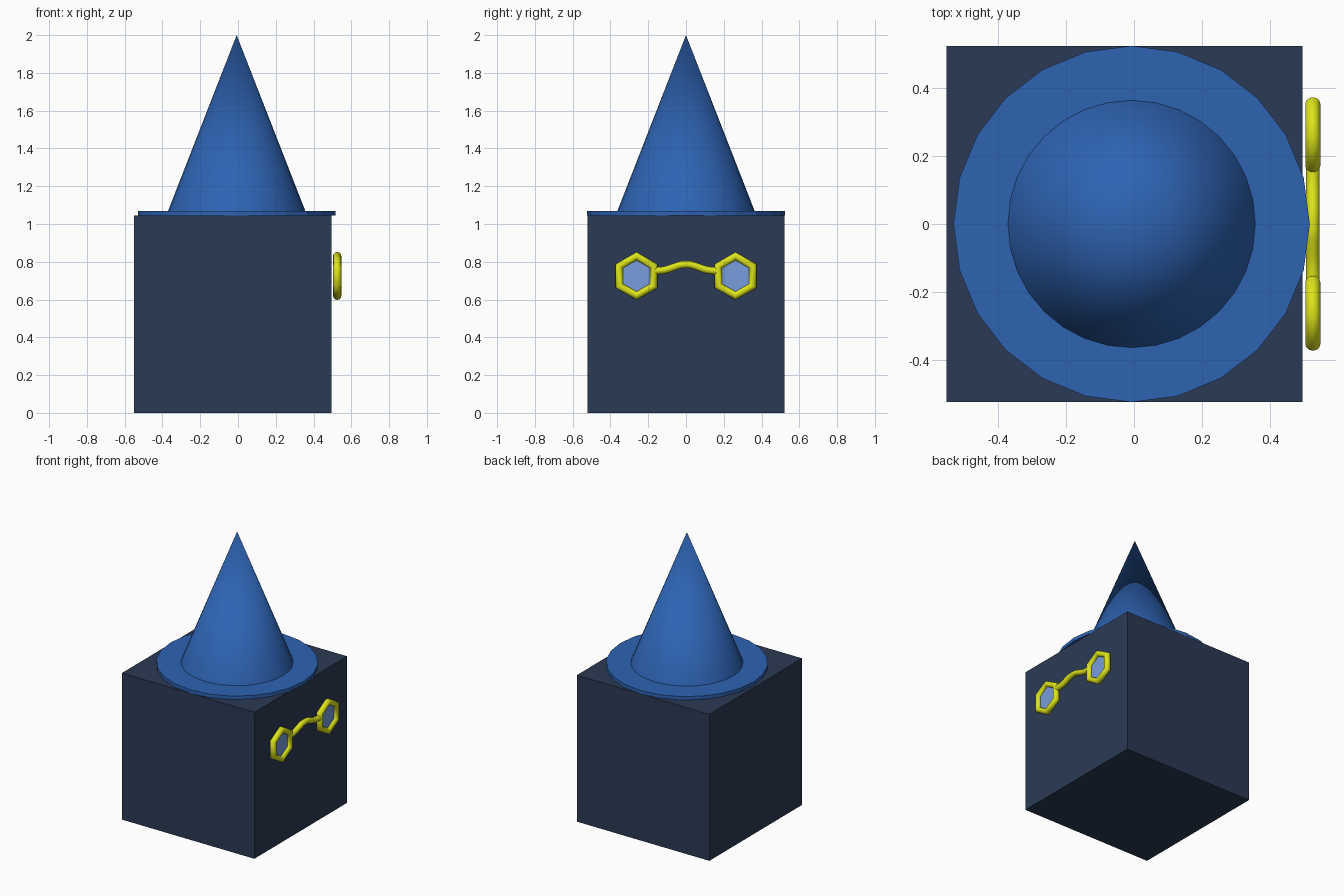
import bpy
from math import pi, radians

if "Cube" in bpy.data.objects:
    bpy.data.objects.remove(bpy.data.objects["Cube"])

CX = -0.007      # hat axis
GX = 0.525       # plane of the spectacles
EYE_Y, EYE_Z = 0.262, 0.725


def material(name, rgb):
    m = bpy.data.materials.new(name)
    m.diffuse_color = (*rgb, 1)
    m.use_nodes = True
    m.node_tree.nodes["Principled BSDF"].inputs["Base Color"].default_value = m.diffuse_color
    return m


navy = material("navy", (0.024, 0.042, 0.088))
blue = material("blue", (0.027, 0.125, 0.45))
yellow = material("yellow", (0.72, 0.78, 0.01))
glass = material("glass", (0.19, 0.34, 0.72))


def finish(name, mat):
    ob = bpy.context.object
    ob.name = name
    ob.data.materials.append(mat)
    return ob


# Cube body
bpy.ops.mesh.primitive_cube_add(size=1.045, location=(-0.0275, 0, 0.5225))
finish("body", navy)

# Hat brim: 24-sided flat disc
bpy.ops.mesh.primitive_cylinder_add(vertices=24, radius=0.523, depth=0.025,
                                    location=(CX, 0, 1.0575))
finish("hat_brim", blue)

# Pointed hat crown
bpy.ops.mesh.primitive_cone_add(vertices=32, radius1=0.363, radius2=0, depth=0.93,
                                location=(CX, 0, 1.535))
finish("hat_crown", blue)
bpy.ops.object.shade_smooth_by_angle(angle=radians(40))

# Hexagonal spectacle frames and lenses
for side, s in (("left", -1), ("right", 1)):
    spot = (GX, s * EYE_Y, EYE_Z)
    bpy.ops.mesh.primitive_torus_add(major_segments=6, minor_segments=12,
                                     major_radius=0.105, minor_radius=0.022,
                                     location=spot, rotation=(0, pi / 2, 0))
    finish(side + "_frame", yellow)
    bpy.ops.object.shade_smooth()
    bpy.ops.mesh.primitive_circle_add(vertices=6, radius=0.1, fill_type='NGON',
                                      location=spot, rotation=(0, pi / 2, 0))
    # circle starts on local y, so turn a vertex to the top
    lens = finish(side + "_lens", glass)
    for v in lens.data.vertices:
        v.co.x, v.co.y = v.co.y, -v.co.x

# Arched bridge as a round tube
half = [(0.165, 0.751), (0.11, 0.757), (0.05, 0.777), (0.025, 0.784)]
path = [(-y, z) for y, z in half] + [(0, 0.785)] + [(y, z) for y, z in reversed(half)]
curve = bpy.data.curves.new("bridge", 'CURVE')
curve.dimensions = '3D'
curve.bevel_depth = 0.02
curve.bevel_resolution = 3
curve.resolution_u = 3
curve.use_fill_caps = True
spline = curve.splines.new('BEZIER')
spline.bezier_points.add(len(path) - 1)
for p, (y, z) in zip(spline.bezier_points, path):
    p.co = (GX, y, z)
    p.handle_left_type = p.handle_right_type = 'AUTO'
bridge = bpy.data.objects.new("bridge", curve)
bpy.context.collection.objects.link(bridge)
bpy.ops.object.select_all(action='DESELECT')
bridge.select_set(True)
bpy.context.view_layer.objects.active = bridge
bpy.ops.object.convert(target='MESH')
finish("bridge", yellow)
bpy.ops.object.shade_smooth()
